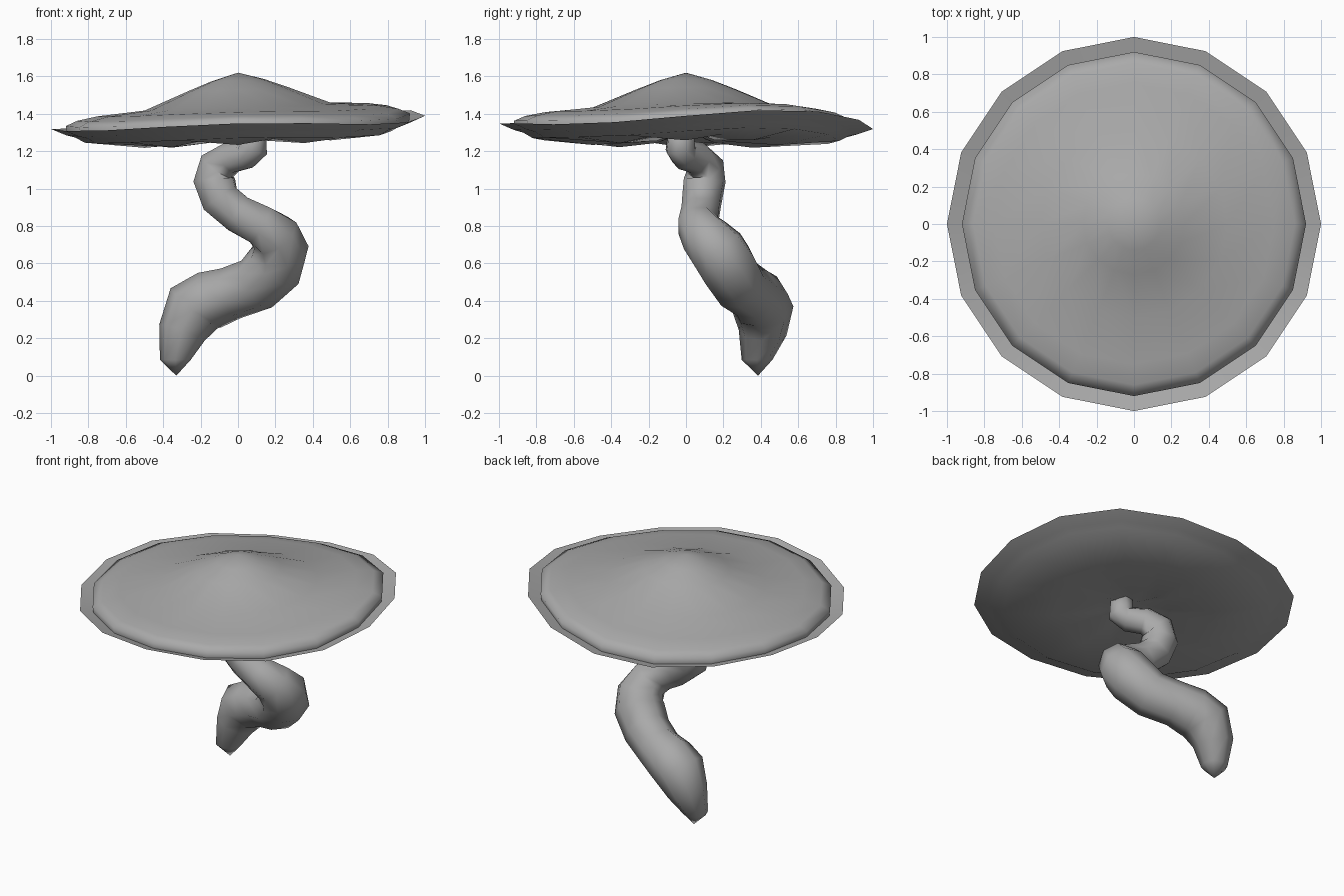
import bpy, bmesh, math
from mathutils import Vector

cube = bpy.data.objects.get("Cube")
if cube:
    bpy.data.objects.remove(cube, do_unlink=True)

grey = bpy.data.materials.new("plain grey")
grey.use_nodes = True
colour = (0.4, 0.4, 0.4, 1)
grey.diffuse_color = colour
grey.node_tree.nodes["Principled BSDF"].inputs["Base Color"].default_value = colour


def add_mesh(name, bm, angle):
    """Turn a bmesh into a smooth-shaded grey object."""
    bmesh.ops.recalc_face_normals(bm, faces=bm.faces[:])
    mesh = bpy.data.meshes.new(name)
    bm.to_mesh(mesh)
    bm.free()
    mesh.materials.append(grey)
    obj = bpy.data.objects.new(name, mesh)
    bpy.context.collection.objects.link(obj)
    bpy.ops.object.select_all(action="DESELECT")
    obj.select_set(True)
    bpy.context.view_layer.objects.active = obj
    bpy.ops.object.shade_smooth_by_angle(angle=math.radians(angle))
    return obj


def bridge(bm, lower, upper):
    """Join two closed rings of vertices with quads."""
    n = len(lower)
    for i in range(n):
        j = (i + 1) % n
        bm.faces.new((lower[i], lower[j], upper[j], upper[i]))


def close(bm, ring, centre):
    """Close a ring with a fan of triangles to one point."""
    tip = bm.verts.new(centre)
    for i, v in enumerate(ring):
        bm.faces.new((v, ring[(i + 1) % len(ring)], tip))


# Cap: a lathed 16-sided profile with a rolled edge and a thin upturned brim,
# bent by a tilt and gentle waves, with ribs below
SIDES = 16
top_profile = [(0.14, 1.58), (0.27, 1.53), (0.5, 1.435), (0.75, 1.41),
               (0.86, 1.387), (0.92, 1.36), (0.915, 1.32), (1.0, 1.344)]
under_profile = [(0.92, 1.311), (0.87, 1.298), (0.82, 1.27), (0.5, 1.25), (0.22, 1.265)]


def warp(x, y):
    tilt = 0.042 * x + 0.004 * y
    saddle = 0.01 * (x * x - y * y) + 0.036 * x * y
    wave = 0.019 * (3 * x * x * y - y ** 3) - 0.0065 * (x ** 3 - 3 * x * y * y)
    return tilt + saddle + wave


def cap_ring(bm, radius, height, rib=0):
    ring = []
    for i in range(SIDES):
        a = math.tau * i / SIDES
        x, y = radius * math.cos(a), radius * math.sin(a)
        lift = warp(x, y) + (rib if i % 2 else -rib)
        ring.append(bm.verts.new((x, y, height + lift)))
    return ring


bm = bmesh.new()
rings = [cap_ring(bm, r, z) for r, z in top_profile]
rings += [cap_ring(bm, r, z, 0.014 if r < 0.6 else 0) for r, z in under_profile]
for a, b in zip(rings, rings[1:]):
    bridge(bm, a, b)
close(bm, rings[0], (0, 0, 1.62))
close(bm, rings[-1], (0, 0, 1.31))
add_mesh("cap", bm, 85)

# Stem: a tapering twisted tube along x, y, z, radius stations
stations = [
    (-.335, .38, .085, .08), (-.3, .41, .23, .125), (-.235, .41, .36, .16),
    (-.15, .39, .405, .155), (-.04, .355, .44, .14), (.1, .28, .49, .145),
    (.2, .22, .59, .155), (.227, .17, .67, .15), (.2, .1, .75, .13),
    (.12, .065, .805, .112), (0, .075, .865, .105), (-.095, .085, .945, .108),
    (-.127, .1, 1.045, .112), (-.11, .1, 1.12, .1), (-.04, .06, 1.165, .085),
    (.04, -.01, 1.18, .078), (.08, -.03, 1.21, .08), (.08, -.025, 1.31, .07)]
STEM_SIDES = 8
points = [Vector(s[:3]) for s in stations]

bm = bmesh.new()
rings = []
side = Vector((1, 0, 0))
for i, p in enumerate(points):
    before = points[max(i - 1, 0)]
    after = points[min(i + 1, len(points) - 1)]
    along = (after - before).normalized()
    if i == 0:
        along = Vector((0, 0, 1))
    side = (side - along * side.dot(along)).normalized()
    other = along.cross(side)
    radius = stations[i][3] * 1.03
    ring = []
    for k in range(STEM_SIDES):
        a = math.tau * k / STEM_SIDES
        ring.append(bm.verts.new(p + radius * (side * math.cos(a) + other * math.sin(a))))
    rings.append(ring)
for a, b in zip(rings, rings[1:]):
    bridge(bm, a, b)
close(bm, rings[0], (-.33, .385, 0))
close(bm, rings[-1], points[-1] + Vector((0, 0, 0.02)))
add_mesh("stem", bm, 75)
